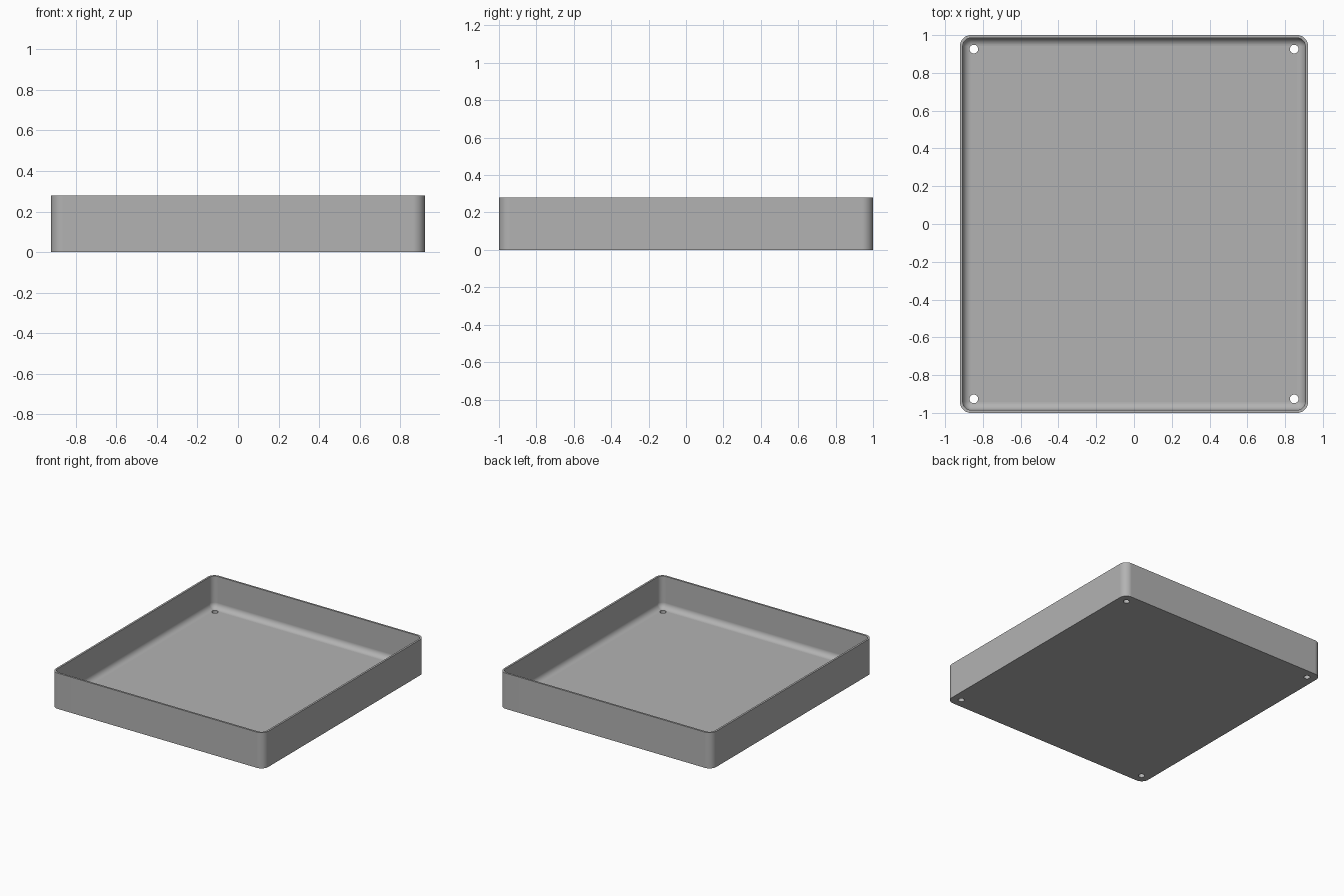
import bpy, bmesh, math
from mathutils import Matrix

if "Cube" in bpy.data.objects:
    bpy.data.objects.remove(bpy.data.objects["Cube"])

HALF_X, HALF_Y, HEIGHT = 0.922, 1.0, 0.28
WALL, FLOOR, FILLET = 0.015, 0.03, 0.044
CORNER = WALL + FILLET
HOLE_X, HOLE_Y, HOLE_R = 0.848, 0.926, 0.023
CORNER_STEPS, FILLET_STEPS = 10, 8

grey = bpy.data.materials.new("grey plastic")
grey.use_nodes = True
colour = (0.45, 0.45, 0.45, 1)
grey.diffuse_color = colour
grey.node_tree.nodes["Principled BSDF"].inputs["Base Color"].default_value = colour


def new_object(name, bm):
    bmesh.ops.recalc_face_normals(bm, faces=bm.faces)
    mesh = bpy.data.meshes.new(name)
    bm.to_mesh(mesh)
    bm.free()
    mesh.materials.append(grey)
    obj = bpy.data.objects.new(name, mesh)
    bpy.context.collection.objects.link(obj)
    return obj


def rounded_ring(bm, inset, z):
    """Rounded rectangle, inset from the outside of the tray."""
    radius = max(CORNER - inset, 0.001)
    ring = []
    for quarter, (sx, sy) in enumerate([(1, 1), (-1, 1), (-1, -1), (1, -1)]):
        for i in range(CORNER_STEPS + 1):
            a = (quarter + i / CORNER_STEPS) * math.pi / 2
            ring.append(bm.verts.new((sx * (HALF_X - CORNER) + radius * math.cos(a),
                                      sy * (HALF_Y - CORNER) + radius * math.sin(a), z)))
    return ring


# Tray: outer wall, rim, inner wall, then the fillet down to the floor
profile = [(0, 0), (0, HEIGHT), (WALL, HEIGHT)]
for i in range(FILLET_STEPS + 1):
    a = i / FILLET_STEPS * math.pi / 2
    profile.append((WALL + FILLET * (1 - math.cos(a)), FLOOR + FILLET * (1 - math.sin(a))))

bm = bmesh.new()
rings = [rounded_ring(bm, inset, z) for inset, z in profile]
for low, high in zip(rings, rings[1:]):
    n = len(low)
    for i in range(n):
        j = (i + 1) % n
        bm.faces.new((low[i], low[j], high[j], high[i]))
bm.faces.new(rings[0])
bm.faces.new(rings[-1])
tray = new_object("tray", bm)

# Four screw holes through the floor
bm = bmesh.new()
for sx in (-1, 1):
    for sy in (-1, 1):
        bmesh.ops.create_cone(bm, cap_ends=True, segments=32, radius1=HOLE_R, radius2=HOLE_R,
                              depth=0.3, matrix=Matrix.Translation((sx * HOLE_X, sy * HOLE_Y, 0)))
cutter = new_object("hole_cutter", bm)
cutter.hide_render = True

bpy.ops.object.select_all(action='DESELECT')
tray.select_set(True)
bpy.context.view_layer.objects.active = tray
cut = tray.modifiers.new("screw holes", 'BOOLEAN')
cut.operation = 'DIFFERENCE'
cut.solver = 'EXACT'
cut.object = cutter
bpy.ops.object.modifier_apply(modifier=cut.name)
bpy.data.objects.remove(cutter)

# Smooth corners and fillet, crisp rim and flat faces
bpy.ops.object.shade_smooth_by_angle(angle=math.radians(30))
weighted = tray.modifiers.new("flat face normals", 'WEIGHTED_NORMAL')
weighted.keep_sharp = True
